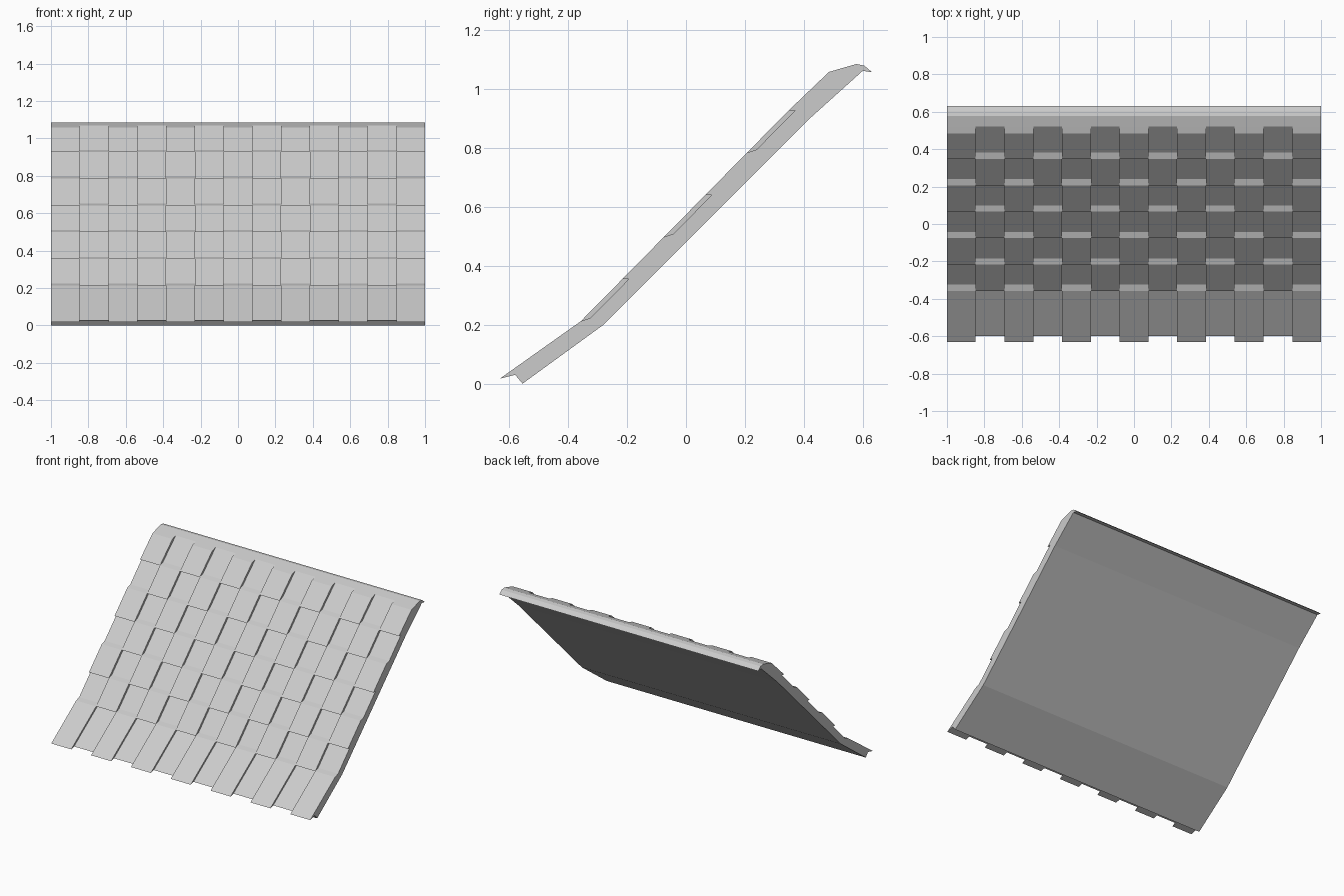
import bpy
import bmesh
from mathutils import Vector

cube = bpy.data.objects.get("Cube")
if cube:
    bpy.data.objects.remove(cube, do_unlink=True)

COLUMNS = 13
WIDTH = 2 / COLUMNS

grey = bpy.data.materials.new("roof_grey")
grey.use_nodes = True
colour = (0.6, 0.6, 0.6, 1)
grey.diffuse_color = colour
grey.node_tree.nodes["Principled BSDF"].inputs["Base Color"].default_value = colour


def extrude_profile(name, profile, spans):
    """Extrude a closed (y, z) profile across each (x0, x1) span."""
    bm = bmesh.new()
    for x0, x1 in spans:
        face = bm.faces.new([bm.verts.new((x0, p[0], p[1])) for p in profile])
        out = bmesh.ops.extrude_face_region(bm, geom=[face], use_keep_orig=True)
        moved = [g for g in out["geom"] if isinstance(g, bmesh.types.BMVert)]
        bmesh.ops.translate(bm, verts=moved, vec=(x1 - x0, 0, 0))
    bmesh.ops.recalc_face_normals(bm, faces=bm.faces)
    mesh = bpy.data.meshes.new(name)
    bm.to_mesh(mesh)
    bm.free()
    mesh.materials.append(grey)
    obj = bpy.data.objects.new(name, mesh)
    bpy.context.collection.objects.link(obj)


def column_spans(first):
    """Every second column, starting at the given one."""
    return [(-1 + c * WIDTH, -1 + (c + 1) * WIDTH) for c in range(first, COLUMNS, 2)]


# Outer edge points of the courses, evenly stepped up the main slope
start, step = Vector((-0.357, 0.212)), Vector((0.141, 0.143))
outer = [start + step * i for i in range(6)] + [Vector((0.485, 1.058))]
under = Vector((0.022, 0))         # from a tile's lip back to the deck
shelf = Vector((0.033, 0.011))     # from a tile's top edge back to the deck
eave = Vector((-0.60, 0.025))
ridge_foot = Vector((0.522, 1.069))

# Solid deck with the bent slope, eave notch and ridge cap
deck = [eave, outer[0] + under, outer[5] + under, ridge_foot,
        (0.578, 1.085), (0.605, 1.08), (0.632, 1.057), (0.60, 1.062),
        (0.42, 0.90), (-0.28, 0.20), (-0.555, 0), (-0.58, 0.03)]
extrude_profile("roof_deck", deck, [(-1, 1)])

# Long tiles overhanging the eave
extrude_profile("eave_tiles",
                [eave, (-0.632, 0.017), outer[0], outer[0] + shelf, outer[0] + under],
                column_spans(0))

# Staggered courses of raised tiles
for i in range(6):
    top = outer[i + 1] + shelf if i < 5 else ridge_foot
    extrude_profile(f"tile_course_{i + 1}",
                    [outer[i] + under, outer[i], outer[i + 1], top],
                    column_spans((i + 1) % 2))
